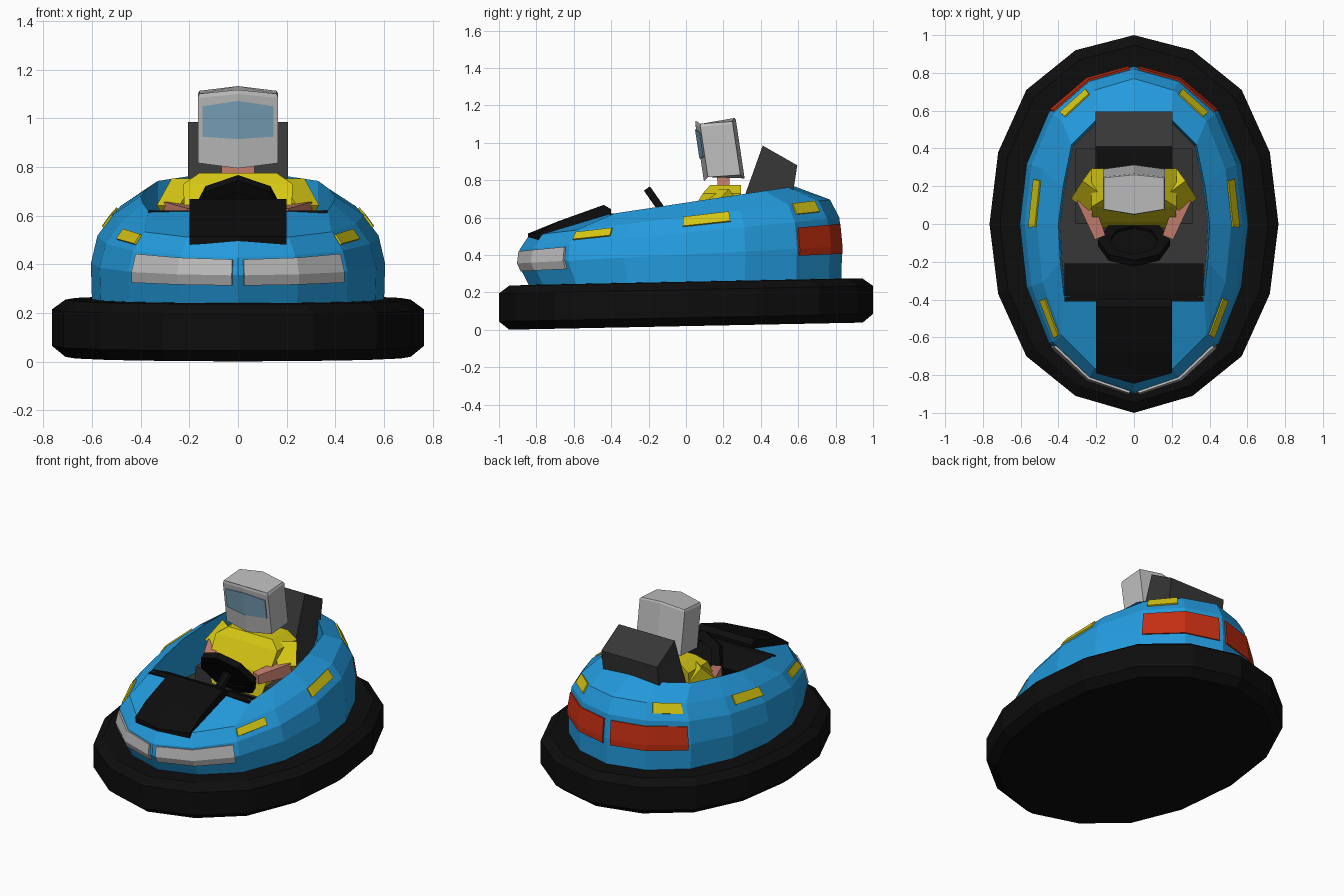
import bpy, bmesh, math
from mathutils import Vector, Matrix

if "Cube" in bpy.data.objects:
    bpy.data.objects.remove(bpy.data.objects["Cube"])


def material(name, r, g, b):
    m = bpy.data.materials.new(name)
    m.diffuse_color = (r, g, b, 1)
    m.use_nodes = True
    m.node_tree.nodes["Principled BSDF"].inputs["Base Color"].default_value = m.diffuse_color
    return m


BLUE = material("body blue", .017, .33, .73)
BLACK = material("rubber black", .004, .004, .004)
DARK = material("seat dark grey", .038, .038, .038)
YELLOW = material("yellow", .67, .57, .007)
GREY = material("light grey", .52, .52, .52)
RED = material("lamp red", .56, .028, .006)
SKIN = material("skin", .58, .22, .16)
GLASS = material("visor blue", .2, .38, .51)


def mesh(name, verts, faces, mats, fix=True):
    me = bpy.data.meshes.new(name)
    me.from_pydata([tuple(v) for v in verts], [], faces)
    for m in mats:
        me.materials.append(m)
    if fix:
        bm = bmesh.new()
        bm.from_mesh(me)
        bmesh.ops.recalc_face_normals(bm, faces=bm.faces)
        bm.to_mesh(me)
        bm.free()
    ob = bpy.data.objects.new(name, me)
    bpy.context.scene.collection.objects.link(ob)
    return ob


def loft(name, rings, mat, caps=True):
    n = len(rings[0])
    verts = [p for r in rings for p in r]
    faces = [(k*n+i, k*n+(i+1) % n, (k+1)*n+(i+1) % n, (k+1)*n+i)
             for k in range(len(rings)-1) for i in range(n)]
    if caps:
        faces += [tuple(range(n)), tuple(range(len(verts)-n, len(verts)))]
    return mesh(name, verts, faces, [mat])


def mirror(ob):
    m = ob.modifiers.new("mirror", "MIRROR")
    m.use_mirror_merge = False


def side_profile(name, pts, half, mat):
    return loft(name, [[(x, y, z) for y, z in pts] for x in (-half, half)], mat)


def limb(name, p, q, w0, w1, mat):
    p, q = Vector(p), Vector(q)
    d = (q-p).normalized()
    a = d.cross(Vector((0, 0, 1))).normalized()
    b = d.cross(a)
    rings = [[c + (a*s+b*t)*w/2 for s, t in ((1, 1), (-1, 1), (-1, -1), (1, -1))]
             for c, w in ((p, w0), (q, w1))]
    mirror(loft(name, rings, mat))


# Plan outline: sixteen-sided oval, half of it from rear centre to front centre
UX = [0, .405, .745, .94, 1, .94, .745, .405, 0]
UY = [1, .92, .71, .38, 0, -.37, -.70, -.91, -1]


def around(f):
    half = [Vector(f(i)) for i in range(9)]
    return half + [Vector((-p.x, p.y, p.z)) for p in half[7:0:-1]]


# Rubber bumper, rising slightly towards the rear
bumper = []
for inset, z in ((.055, .02), (.0, .065), (.0, .215), (.055, .255), (.2, .258)):
    bumper.append(around(lambda i: ((.765-inset)*UX[i], (1-inset)*UY[i],
                                    z + .02*(1-inset)*UY[i])))
loft("rubber_bumper", bumper, BLACK)

# Body shell rings: half width, front reach, rear reach, height, slope
RINGS = [(.60, .83, .83, .235, .02), (.605, .90, .835, .403, .052),
         (.578, .89, .82, .518, .1), (.515, .84, .77, .604, .12)]
RIM = [(0, .58), (.2, .55), (.33, .42), (.375, .2), (.40, 0),
       (.39, -.2), (.37, -.38), (.2, -.41), (0, -.42)]


def knot(i, k):
    if k == 4:
        x, y = RIM[i]
        return Vector((x, y, .68 + .15*y))
    w, yf, yb, z, s = RINGS[k]
    y = UY[i] * (yb if UY[i] > 0 else yf)
    return Vector((w*UX[i], y, z + s*y))


def surface(u, v):
    i, k = min(int(u), 7), min(int(v), 3)
    a, b = u-i, v-k
    return (knot(i, k).lerp(knot(i+1, k), a)).lerp(knot(i, k+1).lerp(knot(i+1, k+1), a), b)


shell = [around(lambda i: knot(i, k)) for k in range(5)]
shell.append([Vector((p.x*.98, p.y*.98, .42)) for p in shell[4]])
body = loft("body_shell", shell, BLUE)
body.data.materials.append(DARK)
for f in body.data.polygons:
    if len(f.vertices) == 16 and f.center.z > .35:
        f.material_index = 1      # cockpit floor


# Lamps and markers that follow the body surface
def lamp(name, u0, u1, v0, v1, mat, thick=.009):
    us = [u0] + [i for i in range(9) if u0 < i < u1] + [u1]
    vs = [v0] + [i for i in range(5) if v0 < i < v1] + [v1]
    n = len(vs)
    verts = [surface(u, v) for u in us for v in vs]
    faces = [(a*n+b, a*n+b+1, (a+1)*n+b+1, (a+1)*n+b)
             for a in range(len(us)-1) for b in range(n-1)]
    ob = mesh(name, verts, faces, [mat], False)
    s = ob.modifiers.new("thickness", "SOLIDIFY")
    s.thickness, s.offset = thick, 1
    mirror(ob)


lamp("headlights", 6.1, 7.91, .72, 1.85, GREY, .012)
lamp("tail_lights", .1, 1.95, .8, 1.78, RED)
lamp("rear_markers", 1.15, 1.88, 2.4, 3.0, YELLOW)
lamp("side_markers", 3.22, 4.05, 2.4, 2.97, YELLOW)
lamp("front_markers", 5.28, 5.97, 2.3, 2.8, YELLOW)

# Hood panel with pointed front edge
hood = []
for x, f in ((-.2, -.79), (0, -.845), (.2, -.79)):
    hood.append([(x, f, .47), (x, f, .515), (x, -.68, .582), (x, -.44, .668),
                 (x, -.40, .645), (x, -.40, .58)])
loft("hood_panel", hood, BLACK)
side_profile("dashboard", [(-.41, .622), (-.36, .622), (-.21, .55), (-.25, .43), (-.41, .43)],
             .368, BLACK)

# Steering wheel and column
tilt = Matrix.Translation((0, -.10, .60)) @ Matrix.Rotation(math.radians(-55), 4, 'X')


def wheel_ring(r, z):
    return [tilt @ Vector((r*math.sin(a), r*math.cos(a), z))
            for a in (math.pi/4*i for i in range(8))]


loft("steering_wheel", [wheel_ring(r, z) for r, z in
     ((.19, -.02), (.19, .02), (.13, .02), (.13, -.02), (.19, -.02))], BLACK, False)
loft("wheel_hub", [wheel_ring(.135, -.012), wheel_ring(.135, .004)], BLACK)
loft("steering_column", [wheel_ring(.03, -.16), wheel_ring(.03, 0)], BLACK)

# Seat
side_profile("seat_back", [(.29, .65), (.41, .985), (.595, .88), (.57, .72), (.45, .5), (.26, .5)],
             .205, DARK)
side_profile("seat_base", [(.0, .40), (.0, .52), (.40, .56), (.40, .40)], .31, DARK)


# Driver
def rect(hx, y0, y1, z):
    return [(-hx, y0, z), (hx, y0, z), (hx, y1, z), (-hx, y1, z)]


loft("driver_torso", [rect(.18, -.02, .26, .45), rect(.22, .01, .28, .6),
                      rect(.225, .09, .295, .73), rect(.16, .13, .295, .775)], YELLOW)
limb("driver_sleeves", (.195, .225, .705), (.265, .13, .60), .13, .115, YELLOW)
limb("driver_forearms", (.265, .14, .615), (.18, -.07, .60), .085, .06, SKIN)
loft("driver_neck", [rect(.068, .17, .235, .74), rect(.068, .165, .23, .85)], SKIN)

# Helmet: six-sided, leaning forward, with peaked top and bottom
PLAN = [(0, .05), (.165, .075), (.165, .25), (0, .27), (-.165, .25), (-.165, .075)]


def helmet_ring(z_front, z_back, drop, inset=0):
    ring = []
    for x, y in PLAN:
        z = z_front + (z_back-z_front)*(y-.05)/.22 + (drop if x == 0 else 0)
        ring.append((x*(1-inset), y + .15*(1.1-z) + inset*(.16-y), z))
    return ring


low, high, top = helmet_ring(.815, .83, -.02), helmet_ring(1.082, 1.105, .018), \
    helmet_ring(1.1, 1.115, .018, .04)
helmet = loft("helmet", [low, high, top], GREY)

# Visor plate folded over the two front helmet faces
visor = []
for x, y, z0, z1 in ((-.145, .072, .925, 1.05), (0, .05, .915, 1.072), (.145, .072, .925, 1.05)):
    visor.append([(x, y + .15*(1.1-z) - o, z) for z, o in
                  ((z0, .006), (z1, .006), (z1, -.002), (z0, -.002))])
loft("visor", visor, GLASS)
